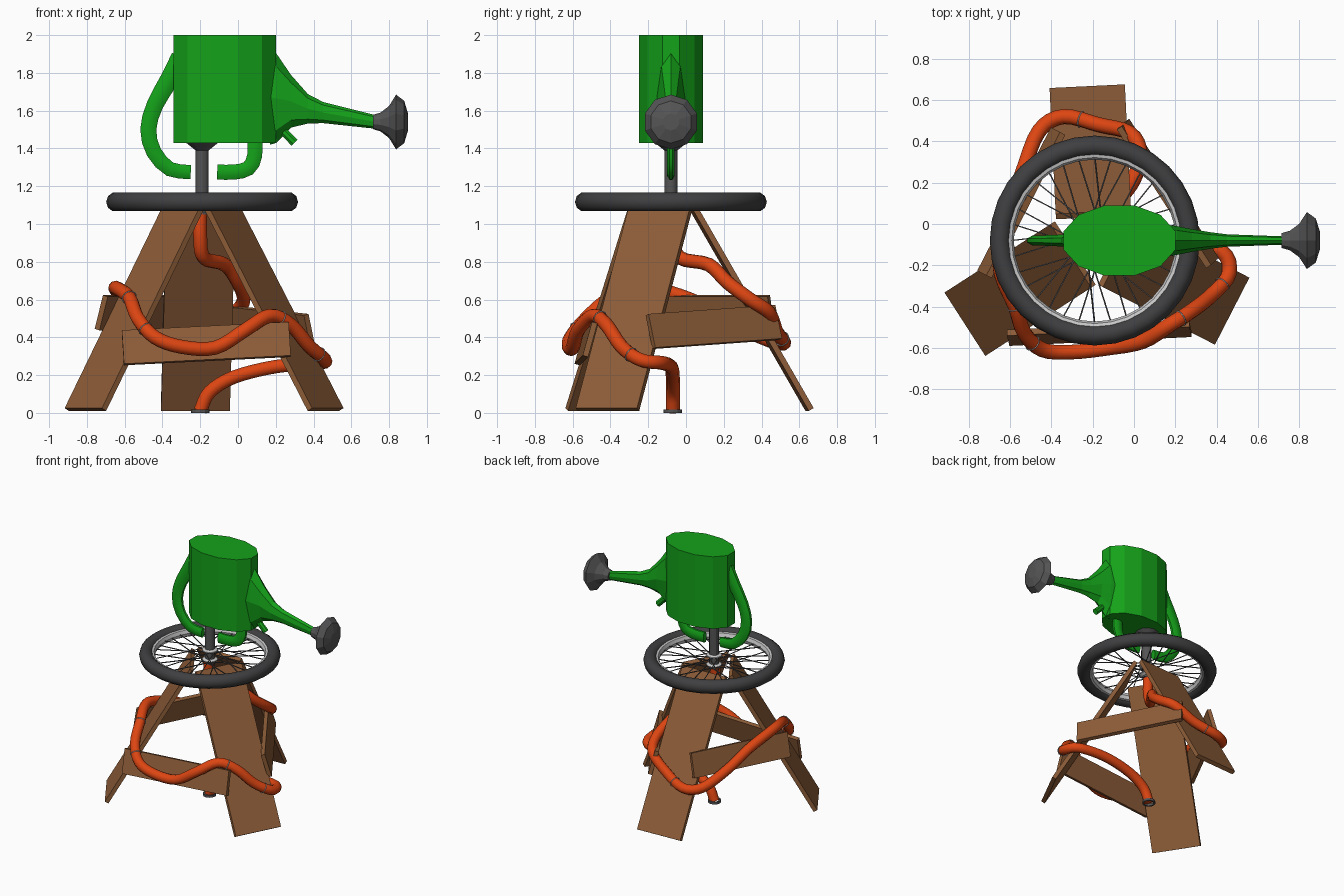
import bpy, bmesh
from math import sin, cos, pi, radians
from mathutils import Vector

if "Cube" in bpy.data.objects:
    bpy.data.objects.remove(bpy.data.objects["Cube"])

AX = Vector((-0.19, -0.08, 0))      # vertical axis shared by stand, wheel and post
UP = Vector((0, 0, 1))


def mat(name, col):
    m = bpy.data.materials.new(name)
    m.diffuse_color = (*col, 1)
    m.use_nodes = True
    m.node_tree.nodes["Principled BSDF"].inputs["Base Color"].default_value = m.diffuse_color
    return m


GREEN = mat("green", (0.007, 0.36, 0.01))
WOOD = mat("wood", (0.27, 0.11, 0.04))
ORANGE = mat("orange", (0.72, 0.06, 0.006))
RUBBER = mat("rubber", (0.05, 0.05, 0.053))
STEEL = mat("dark_steel", (0.09, 0.09, 0.093))


def finish(name, bm, m=None, smooth=0):
    bmesh.ops.recalc_face_normals(bm, faces=bm.faces)
    me = bpy.data.meshes.new(name)
    bm.to_mesh(me)
    bm.free()
    ob = bpy.data.objects.new(name, me)
    bpy.context.collection.objects.link(ob)
    if m:
        me.materials.append(m)
    if smooth:
        bpy.ops.object.select_all(action='DESELECT')
        ob.select_set(True)
        bpy.context.view_layer.objects.active = ob
        bpy.ops.object.shade_smooth_by_angle(angle=radians(smooth))
    return ob


def add_loft(bm, rings, closed=False):
    vs = [[bm.verts.new(p) for p in r] for r in rings]
    n = len(vs[0])
    pairs = list(zip(vs, vs[1:])) + ([(vs[-1], vs[0])] if closed else [])
    for a, b in pairs:
        for i in range(n):
            j = (i + 1) % n
            bm.faces.new((a[i], a[j], b[j], b[i]))
    if not closed:
        bm.faces.new(vs[0])
        bm.faces.new(vs[-1])


def loft(name, rings, m=None, smooth=0, closed=False):
    bm = bmesh.new()
    add_loft(bm, rings, closed)
    return finish(name, bm, m, smooth)


def ellipse(c, u, v, a, b, n, off=0.0):
    return [c + u * a * cos(2 * pi * i / n + off) + v * b * sin(2 * pi * i / n + off) for i in range(n)]


def lathe(name, prof, n, m=None, smooth=0, closed=False):
    X, Y = Vector((1, 0, 0)), Vector((0, 1, 0))
    return loft(name, [ellipse(AX + UP * z, X, Y, r, r, n) for r, z in prof], m, smooth, closed)


def spline(pts, sub):
    # Catmull-Rom through points
    p = [Vector(q) for q in pts]
    p = [2 * p[0] - p[1]] + p + [2 * p[-1] - p[-2]]
    out = []
    for a, b, c, d in zip(p, p[1:], p[2:], p[3:]):
        for k in range(sub):
            t = k / sub
            out.append(0.5 * (2 * b + (c - a) * t + (2 * a - 5 * b + 4 * c - d) * t * t
                              + (3 * b - a - 3 * c + d) * t ** 3))
    return out + [p[-2]]


def sweep_rings(path, a, b, n):
    rings, nrm = [], Vector((0, 1, 0))
    P = [q.to_3d() for q in path]
    for i, q in enumerate(path):
        t = (P[min(i + 1, len(P) - 1)] - P[max(i - 1, 0)]).normalized()
        nrm = (nrm - t * nrm.dot(t)).normalized()
        s = q[3] if len(q) == 4 else 1
        rings.append(ellipse(P[i], nrm, t.cross(nrm), a * s, b * s, n, pi / n))
    return rings


def board(name, c, length_dir, up_hint, size):
    u = length_dir.normalized()
    w = u.cross(up_hint).normalized()
    v = w.cross(u)
    L, H, T = (s / 2 for s in size)
    ends = [[c + u * e * L + v * a * H + w * b * T for a, b in ((-1, -1), (1, -1), (1, 1), (-1, 1))]
            for e in (-1, 1)]
    return loft(name, ends, WOOD)


def radial(deg):
    a = radians(deg)
    return Vector((cos(a), sin(a), 0)), Vector((-sin(a), cos(a), 0))


# three splayed legs
for nm, deg in (("back_leg", 92.8), ("left_leg", 212.8), ("right_leg", 332.8)):
    o, t = radial(deg)
    lo, hi = AX + o * 0.735 + UP * 0.018, AX + o * 0.125 + UP * 1.075
    board(nm, (lo + hi) / 2, hi - lo, t, ((hi - lo).length, 0.365, 0.03))

# crossbars nailed between the legs
for nm, deg, dist, z, slope, length in (("front_crossbar", 272.8, 0.45, 0.367, 0.05, 0.885),
                                        ("right_crossbar", 32.8, 0.42, 0.455, 0.06, 0.8),
                                        ("left_crossbar", 152.8, 0.40, 0.53, 0.0, 0.78)):
    o, t = radial(deg)
    board(nm, AX + o * dist + UP * z, t + UP * slope, UP - o * 0.28, (length, 0.185, 0.03))

# tyre, rim, hub and post
ZW = 1.117
lathe("tyre", [(0.458 + 0.05 * cos(k * pi / 5), ZW + 0.052 * sin(k * pi / 5)) for k in range(10)],
      32, RUBBER, 40, True)
lathe("rim", [(0.425, ZW - 0.032), (0.402, ZW - 0.026), (0.392, ZW), (0.402, ZW + 0.026), (0.425, ZW + 0.032)][::-1]
      + [(0.43, ZW)], 32, None, 40, True)
lathe("hub", [(0.028, 1.06), (0.055, 1.075), (0.055, 1.085), (0.03, 1.095), (0.03, 1.14),
              (0.055, 1.15), (0.055, 1.16), (0.028, 1.17)], 16)
lathe("post", [(0.035, 1.05), (0.035, 1.39), (0.085, 1.43), (0.085, 1.44)], 12, STEEL, 30)

# laced spokes
bm = bmesh.new()
for k in range(32):
    o, _ = radial(k * 11.25)
    h, _ = radial(k * 11.25 + (55 if k // 2 % 2 else -55))
    a = AX + h * 0.05 + UP * (1.08 if k % 2 else 1.155)
    b = AX + o * 0.405 + UP * ZW
    add_loft(bm, sweep_rings([a, b], 0.004, 0.004, 4))
finish("spokes", bm, STEEL)

# watering can body: twelve-sided oval
X, Y = Vector((1, 0, 0)), Vector((0, 1, 0))
CAN = Vector((-0.07, -0.08, 0))
loft("can_body", [ellipse(CAN + UP * z, X, Y, 0.28, 0.176, 12, pi / 12) for z in (1.43, 2.0)], GREEN)

# spout and its sprinkler rose
sec = [(0.17, 1.67, 0.25, 0.075), (0.205, 1.665, 0.235, 0.07), (0.28, 1.65, 0.14, 0.055),
       (0.37, 1.61, 0.078, 0.04), (0.45, 1.59, 0.056, 0.03), (0.73, 1.54, 0.036, 0.02)]
loft("spout", [ellipse(Vector((x, -0.08, z)), UP, Y, h, w, 8) for x, z, h, w in sec], GREEN)
rose = [(0.715, 0.038), (0.755, 0.05), (0.8, 0.085), (0.837, 0.145), (0.88, 0.112), (0.9, 0.045)]
loft("rose", [ellipse(Vector((x, -0.08, 1.54)), UP, Y, r, r, 10) for x, r in rose], STEEL)

# handles broken off around the post, plus the small stub
hand = [(-0.3, -0.08, 1.88, 1.5), (-0.36, -0.08, 1.77, 1.35), (-0.44, -0.08, 1.63, 1.2), (-0.475, -0.08, 1.5, 1.15),
        (-0.445, -0.08, 1.38, 1.1), (-0.36, -0.08, 1.29, 1.05), (-0.25, -0.08, 1.275, 1)]
loft("side_handle", sweep_rings(spline(hand, 2), 0.022, 0.04, 8), GREEN, 40)
low = [(-0.11, -0.08, 1.275), (-0.02, -0.08, 1.275), (0.055, -0.08, 1.295), (0.088, -0.08, 1.36), (0.09, -0.08, 1.46)]
loft("lower_handle", sweep_rings(spline(low, 2), 0.022, 0.043, 8), GREEN, 40)
stub = [Vector((0.17, -0.08, 1.515)), Vector((0.235, -0.08, 1.495)), Vector((0.3, -0.08, 1.43))]
loft("stub", sweep_rings(stub, 0.02, 0.024, 8), GREEN, 40)

# hose winding round the stand from hub to ground
hose = [(-0.2, -0.08, 1.06), (-0.2, -0.08, 0.93), (-0.18, -0.03, 0.82), (-0.07, 0.12, 0.785), (0.0, 0.22, 0.69),
        (0.03, 0.34, 0.6), (-0.02, 0.44, 0.53), (-0.17, 0.48, 0.43), (-0.34, 0.52, 0.37), (-0.46, 0.45, 0.38),
        (-0.54, 0.25, 0.47), (-0.6, 0.07, 0.58), (-0.645, -0.13, 0.65), (-0.64, -0.25, 0.66), (-0.575, -0.4, 0.61),
        (-0.53, -0.53, 0.5), (-0.44, -0.61, 0.4), (-0.3, -0.62, 0.35), (-0.12, -0.6, 0.345), (0.04, -0.57, 0.44),
        (0.17, -0.49, 0.515), (0.28, -0.42, 0.465), (0.38, -0.34, 0.35), (0.46, -0.24, 0.28), (0.42, -0.13, 0.265),
        (0.2, -0.08, 0.245), (-0.02, -0.07, 0.19), (-0.15, -0.07, 0.11), (-0.2, -0.07, 0.01)]
path = spline(hose, 4)
loft("hose", sweep_rings(path, 0.037, 0.037, 10), ORANGE, 50)

# metal collar at the hose mouth
c = Vector((-0.2, -0.07, 0))
loft("hose_collar", [ellipse(c + UP * z, X, Y, r, r, 12)
                     for r, z in ((0.048, 0), (0.048, 0.018), (0.036, 0.018), (0.036, 0))], STEEL, 0, True)

# wire clips holding the hose
bm = bmesh.new()
for i in (30, 56, 62, 82, 90):
    t = (path[i + 1] - path[i - 1]).normalized()
    u = t.orthogonal().normalized()
    v = t.cross(u)
    ring = ellipse(path[i], u, v, 1, 1, 12)
    add_loft(bm, [ellipse(path[i] + (p - path[i]) * 0.039, p - path[i], t, 0.003, 0.003, 4) for p in ring], True)
finish("hose_clips", bm)
